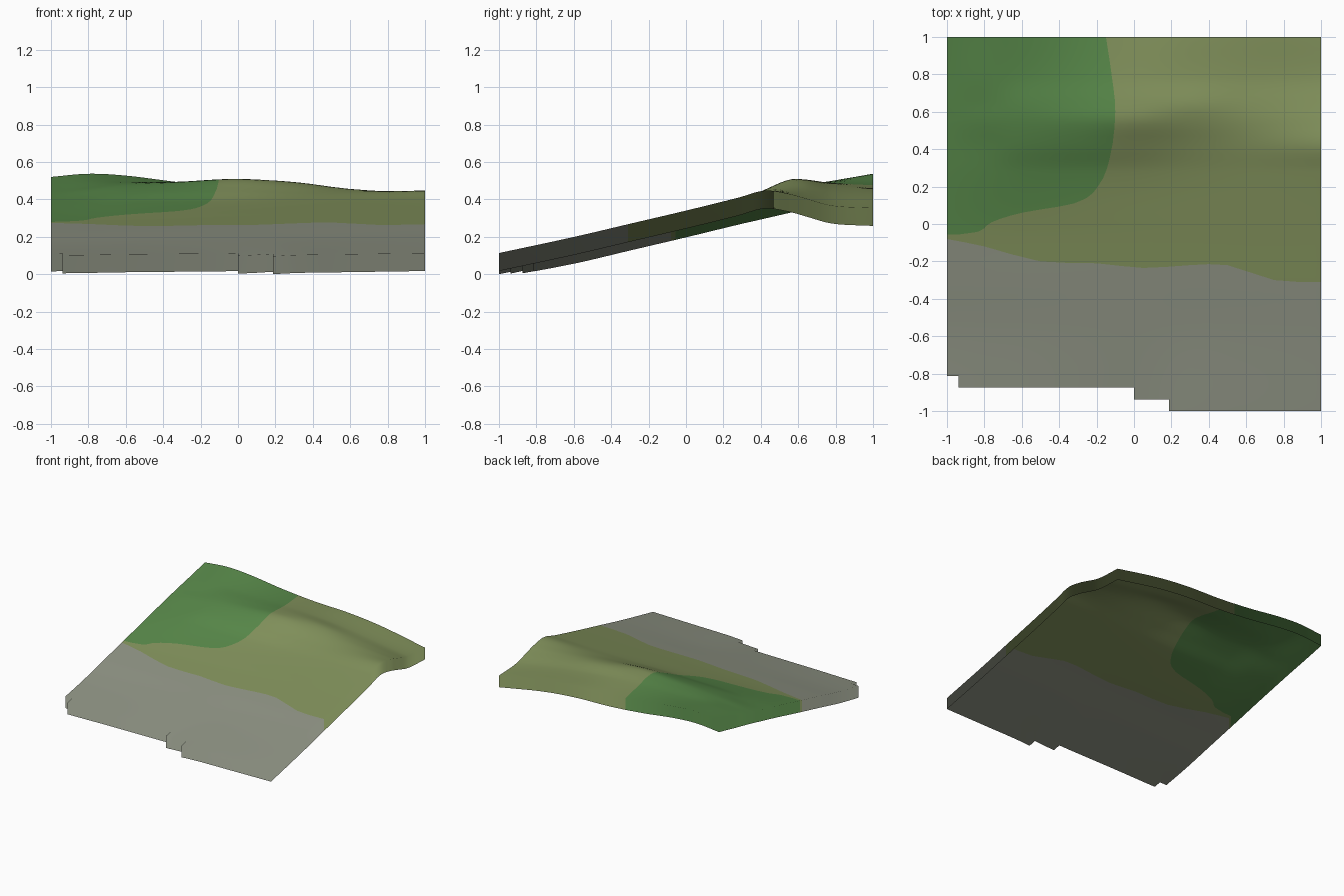
import bpy
import bmesh
from mathutils import Vector

cube = bpy.data.objects.get("Cube")
if cube:
    bpy.data.objects.remove(cube, do_unlink=True)

CELLS = 64
RIM = 0.096

# Border between rock and meadow, as (x, y)
ROCK_EDGE = [(-1, -.08), (-.8, -.12), (-.5, -.2), (-.2, -.21), (.05, -.235),
             (.3, -.22), (.5, -.22), (.75, -.3), (1, -.31)]
# Border of the grove, as (y, x)
GROVE_EDGE = [(-.055, -.93), (-.04, -.83), (.01, -.76), (.06, -.6), (.11, -.32),
              (.19, -.2), (.35, -.13), (.6, -.1), (.8, -.12), (1, -.15)]
# Heights of the front edge and the ridge on eight columns, by row
COLUMNS = [-1, -.8, -.6, -.3, 0, .3, .6, 1]
RELIEF = {-1: [.077, .079, .082, .083, .085, .102, .107, .113],
          .28: [.361, .374, .384, .388, .391, .393, .398, .409],
          .42: [.393, .412, .435, .447, .451, .439, .435, .447],
          .55: [.423, .45, .472, .49, .505, .482, .455, .43],
          .64: [.443, .468, .486, .495, .506, .492, .452, .405],
          .78: [.472, .497, .497, .49, .485, .465, .43, .367],
          1: [.52, .537, .527, .49, .465, .455, .425, .354]}
SLOPE_ROWS = [-.6, -.3, 0]
ROWS = sorted(list(RELIEF) + SLOPE_ROWS)


def smooth(ts, vs, t):
    """Cubic curve through the given values."""
    n = len(ts)
    i = max(k for k in range(n - 1) if ts[k] <= t or k == 0)

    def slope(k):
        a, b = max(k - 1, 0), min(k + 1, n - 1)
        return (vs[b] - vs[a]) / (ts[b] - ts[a])

    h = ts[i + 1] - ts[i]
    s = (t - ts[i]) / h
    s2, s3 = s * s, s * s * s
    return ((2 * s3 - 3 * s2 + 1) * vs[i] + (s3 - 2 * s2 + s) * h * slope(i)
            + (3 * s2 - 2 * s3) * vs[i + 1] + (s3 - s2) * h * slope(i + 1))


def refine(points, steps):
    """Smooth a border by adding points along it."""
    ts, vs = zip(*points)
    fine = []
    for a, b in zip(ts, ts[1:]):
        for k in range(steps):
            t = a + (b - a) * k / steps
            fine.append((t, smooth(ts, vs, t)))
    return fine + [points[-1]]


def linear(points, t):
    for (a, u), (b, v) in zip(points, points[1:]):
        if t <= b:
            return u + (v - u) * (t - a) / (b - a)
    return points[-1][1]


def height(x, y):
    values = []
    for row in ROWS:
        if row in RELIEF:
            values.append(smooth(COLUMNS, RELIEF[row], x))
        else:
            values.append(.105 + .235 * (row + .9 + .1 * x))
    return smooth(ROWS, values, y)


def ground_normal(x, y):
    e = .01
    return Vector((height(x - e, y) - height(x + e, y),
                   height(x, y - e) - height(x, y + e), 2 * e)).normalized()


def front_limit(x):
    if x < -.9375:
        return -.8125
    if x < 0:
        return -.875
    return -.9375 if x < .1875 else -1


def ground_kind(x, y):
    if y < linear(rock_edge, x):
        return 0
    if y > grove_edge[0][0] and x < linear(grove_edge, y):
        return 2
    return 1


def material(name, colour):
    mat = bpy.data.materials.new(name)
    mat.use_nodes = True
    mat.diffuse_color = (*colour, 1)
    mat.node_tree.nodes["Principled BSDF"].inputs["Base Color"].default_value = (*colour, 1)
    return mat


def cut_along(bm, path):
    """Split the faces lying under each segment of a path."""
    reach = 1.2 / CELLS
    for a, b in zip(path, path[1:]):
        lo = [min(a[k], b[k]) - reach for k in (0, 1)]
        hi = [max(a[k], b[k]) + reach for k in (0, 1)]
        faces = []
        for f in bm.faces:
            c = f.calc_center_median()
            if all(lo[k] < c[k] < hi[k] for k in (0, 1)):
                faces.append(f)
        geom = set(faces)
        for f in faces:
            geom.update(f.edges)
            geom.update(f.verts)
        normal = Vector((b[1] - a[1], a[0] - b[0], 0)).normalized()
        bmesh.ops.bisect_plane(bm, geom=list(geom), dist=1e-5,
                               plane_co=(a[0], a[1], 0), plane_no=normal)


# Flat sheet with a stepped front edge
bm = bmesh.new()
bmesh.ops.create_grid(bm, x_segments=CELLS, y_segments=CELLS, size=1)
outside = []
for f in bm.faces:
    c = f.calc_center_median()
    if c.y < front_limit(c.x):
        outside.append(f)
bmesh.ops.delete(bm, geom=outside, context='FACES')

# Ground borders
rock_edge = refine(ROCK_EDGE, 2)
grove_edge = [(GROVE_EDGE[0][0], -1)] + refine(GROVE_EDGE, 3)
cut_along(bm, rock_edge)
cut_along(bm, [(x, y) for y, x in grove_edge])

# Raise the relief and hang a rim from its outline, open below
for v in bm.verts:
    v.co.z = height(v.co.x, v.co.y)
outline = [e for e in bm.edges if e.is_boundary]
result = bmesh.ops.extrude_edge_only(bm, edges=outline)
lower = [g for g in result["geom"] if isinstance(g, bmesh.types.BMVert)]
bmesh.ops.translate(bm, verts=lower, vec=(0, 0, -RIM))
floor = min(v.co.z for v in bm.verts)
bmesh.ops.translate(bm, verts=bm.verts[:], vec=(0, 0, -floor))
bmesh.ops.recalc_face_normals(bm, faces=bm.faces[:])
if sum(f.normal.z for f in bm.faces) < 0:
    bmesh.ops.reverse_faces(bm, faces=bm.faces[:])

# Ground colours
for f in bm.faces:
    c = f.calc_center_median()
    f.material_index = ground_kind(c.x, c.y)
    f.smooth = True

mesh = bpy.data.meshes.new("terrain_sheet")
bm.to_mesh(mesh)
bm.free()
mesh.materials.append(material("grey_rock", (.275, .295, .232)))
mesh.materials.append(material("olive_meadow", (.222, .285, .106)))
mesh.materials.append(material("green_grove", (.098, .25, .068)))

# Smooth shading: the rim follows the ground above it
mesh.normals_split_custom_set_from_vertices(
    [ground_normal(v.co.x, v.co.y) for v in mesh.vertices])

terrain = bpy.data.objects.new("terrain_sheet", mesh)
bpy.context.collection.objects.link(terrain)
